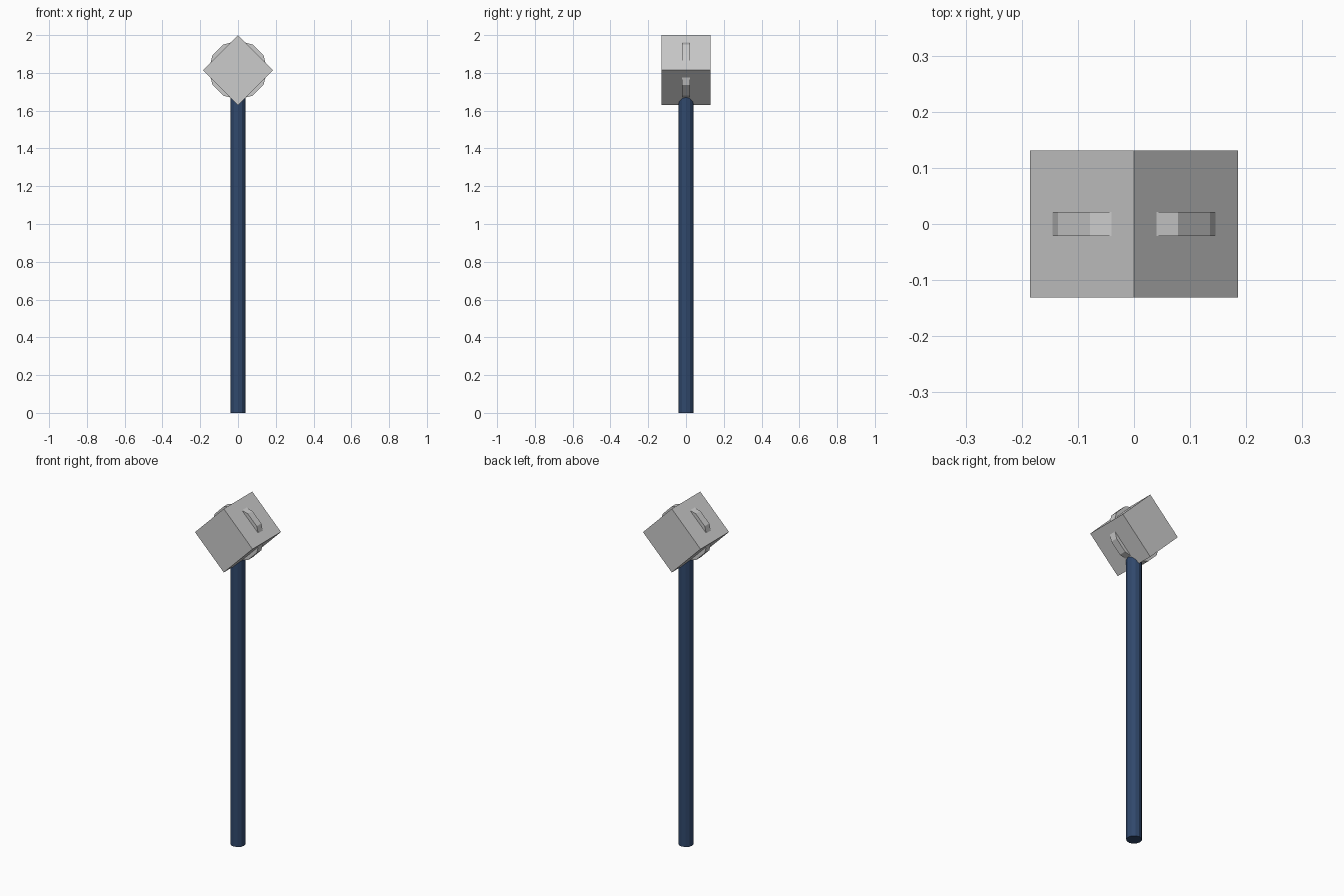
import bpy
from math import pi

if "Cube" in bpy.data.objects:
    bpy.data.objects.remove(bpy.data.objects["Cube"])

SIDE = 0.262                      # cube edge length
HEAD_Z = 2 - SIDE / 2 ** 0.5      # head centre, top edge touches z = 2

# Navy material for the pole
navy = bpy.data.materials.new("navy")
navy.diffuse_color = (0.03, 0.065, 0.15, 1)
navy.use_nodes = True
navy.node_tree.nodes["Principled BSDF"].inputs["Base Color"].default_value = navy.diffuse_color


def cylinder(name, radius, depth, z, sides=12, rotation=(0, 0, 0)):
    bpy.ops.mesh.primitive_cylinder_add(vertices=sides, radius=radius, depth=depth,
                                        location=(0, 0, z), rotation=rotation)
    bpy.context.object.name = name
    return bpy.context.object


# Pole, its top buried in the head
POLE_TOP = 1.70
pole = cylinder("pole", 0.041, POLE_TOP, POLE_TOP / 2)
pole.data.materials.append(navy)

# Cube head standing on an edge
bpy.ops.mesh.primitive_cube_add(size=SIDE, location=(0, 0, HEAD_Z), rotation=(0, pi / 4, 0))
bpy.context.object.name = "head"

# Twelve-sided disc whose rim pokes through the four slanted faces
cylinder("head_disc", 0.156, 0.042, HEAD_Z, rotation=(pi / 2, 0, 0))
